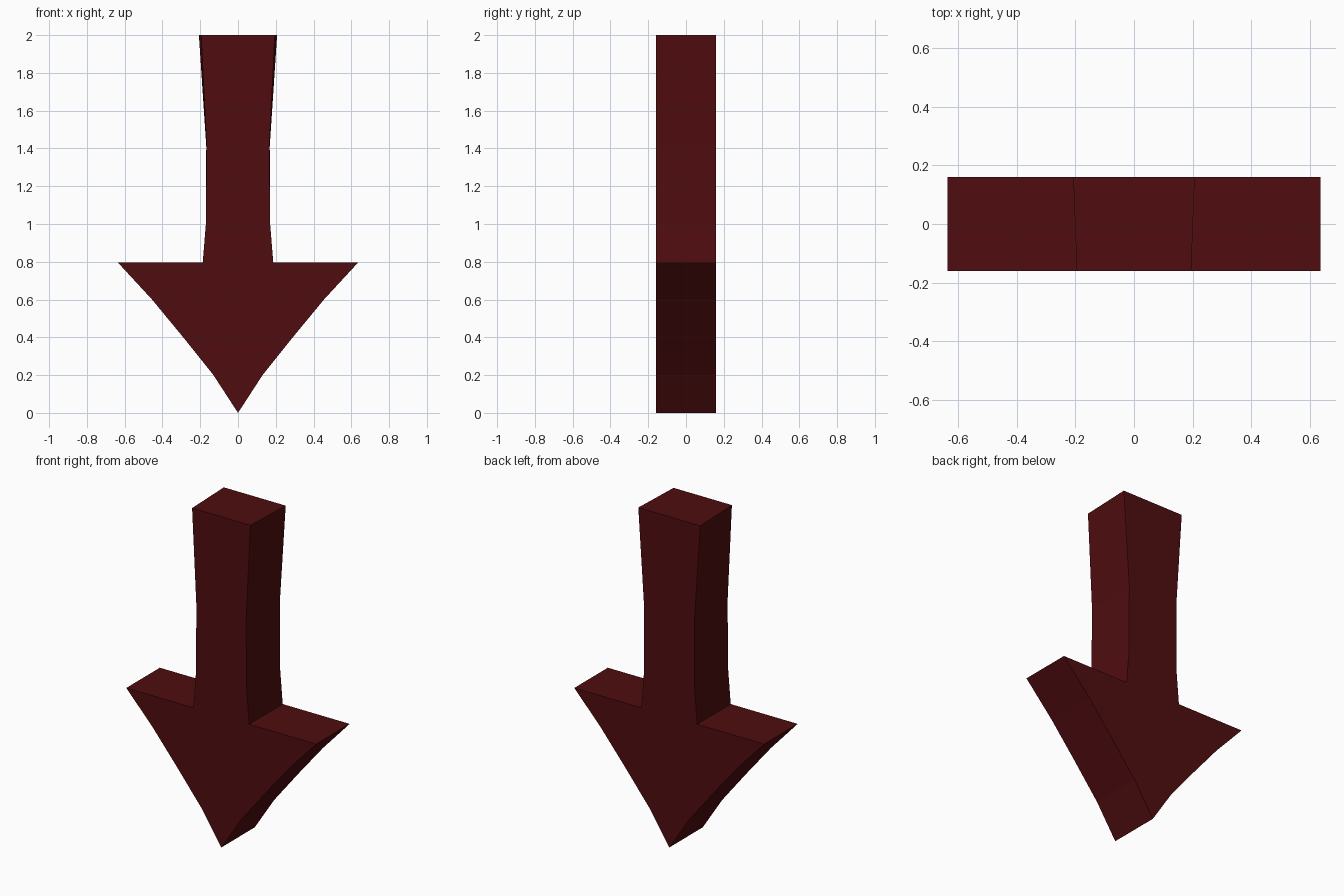
import bpy, bmesh

cube = bpy.data.objects.get("Cube")
if cube:
    bpy.data.objects.remove(cube, do_unlink=True)

# Single dark red material
red = bpy.data.materials.new("dark_red")
red.use_nodes = True
colour = (0.08, 0.004, 0.005, 1)
red.diffuse_color = colour
red.node_tree.nodes["Principled BSDF"].inputs["Base Color"].default_value = colour

DEPTH = 0.16
# Right half outline from the tip up: (front half width, back half width, height)
half = [(0.13, 0.13, 0.2), (0.29, 0.29, 0.4), (0.455, 0.455, 0.6),
        (0.635, 0.635, 0.795), (0.187, 0.187, 0.795), (0.17, 0.17, 1.0),
        (0.166, 0.168, 1.41), (0.195, 0.207, 2.0)]

# Mirror the outline, then bridge the front and back faces
outline = [(0, 0, 0)] + half + [(-f, -b, z) for f, b, z in reversed(half)]
bm = bmesh.new()
front = [bm.verts.new((f, -DEPTH, z)) for f, b, z in outline]
back = [bm.verts.new((b, DEPTH, z)) for f, b, z in outline]
bm.faces.new(front)
bm.faces.new(back[::-1])
n = len(outline)
for i in range(n):
    j = (i + 1) % n
    bm.faces.new((front[j], front[i], back[i], back[j]))
bmesh.ops.recalc_face_normals(bm, faces=bm.faces)

mesh = bpy.data.meshes.new("down_arrow")
bm.to_mesh(mesh)
bm.free()
mesh.materials.append(red)
arrow = bpy.data.objects.new("down_arrow", mesh)
bpy.context.collection.objects.link(arrow)
